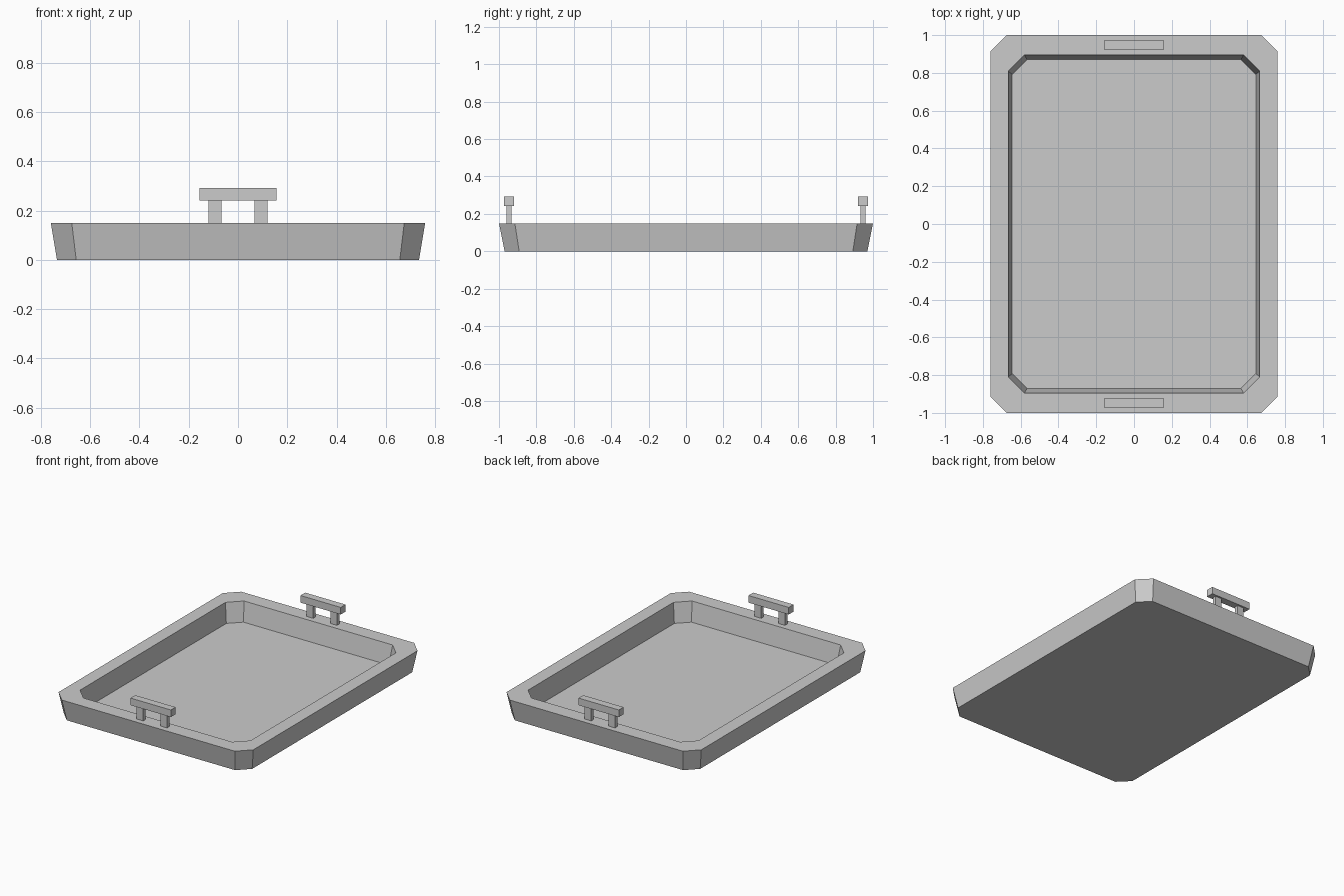
import bpy, bmesh

cube = bpy.data.objects.get("Cube")
if cube:
    bpy.data.objects.remove(cube, do_unlink=True)

grey = bpy.data.materials.new("plain grey")
grey.use_nodes = True
COLOUR = (0.6, 0.6, 0.6, 1)
grey.diffuse_color = COLOUR
grey.node_tree.nodes["Principled BSDF"].inputs["Base Color"].default_value = COLOUR


def finish(name, bm):
    bmesh.ops.recalc_face_normals(bm, faces=bm.faces)
    mesh = bpy.data.meshes.new(name)
    bm.to_mesh(mesh)
    bm.free()
    mesh.materials.append(grey)
    obj = bpy.data.objects.new(name, mesh)
    bpy.context.collection.objects.link(obj)
    return obj


def chamfered_ring(bm, hx, hy, cut, z):
    """Rectangle outline with clipped corners, counter-clockwise."""
    a, b = hx - cut, hy - cut
    points = [(hx, -b), (hx, b), (a, hy), (-a, hy),
              (-hx, b), (-hx, -b), (-a, -hy), (a, -hy)]
    return [bm.verts.new((x, y, z)) for x, y in points]


def box(name, x, y, z0, z1, width, depth):
    bm = bmesh.new()
    bmesh.ops.create_cube(bm, size=1)
    for v in bm.verts:
        v.co = (x + v.co.x * width, y + v.co.y * depth,
                z0 + (v.co.z + 0.5) * (z1 - z0))
    return finish(name, bm)


# Tray: underside, outer wall, flat rim, inner wall and floor
RIM = 0.15
bm = bmesh.new()
rings = [chamfered_ring(bm, *spec) for spec in (
    (0.735, 0.97, 0.078, 0),
    (0.76, 1.0, 0.085, RIM),
    (0.665, 0.895, 0.085, RIM),
    (0.645, 0.87, 0.079, 0.014))]
for low, high in zip(rings, rings[1:]):
    for i in range(8):
        j = (i + 1) % 8
        bm.faces.new((low[i], low[j], high[j], high[i]))
bm.faces.new(rings[0][::-1])
bm.faces.new(rings[-1])
finish("tray", bm)

# Handles: a grip bar on two posts at each end
for end, side in (("front", -1), ("back", 1)):
    y = side * 0.947
    box(end + "_handle_grip", 0, y, 0.242, 0.292, 0.314, 0.053)
    for label, s in (("left", 1), ("right", -1)):
        box(f"{end}_handle_{label}_post", s * 0.093, y, RIM, 0.242, 0.052, 0.027)
